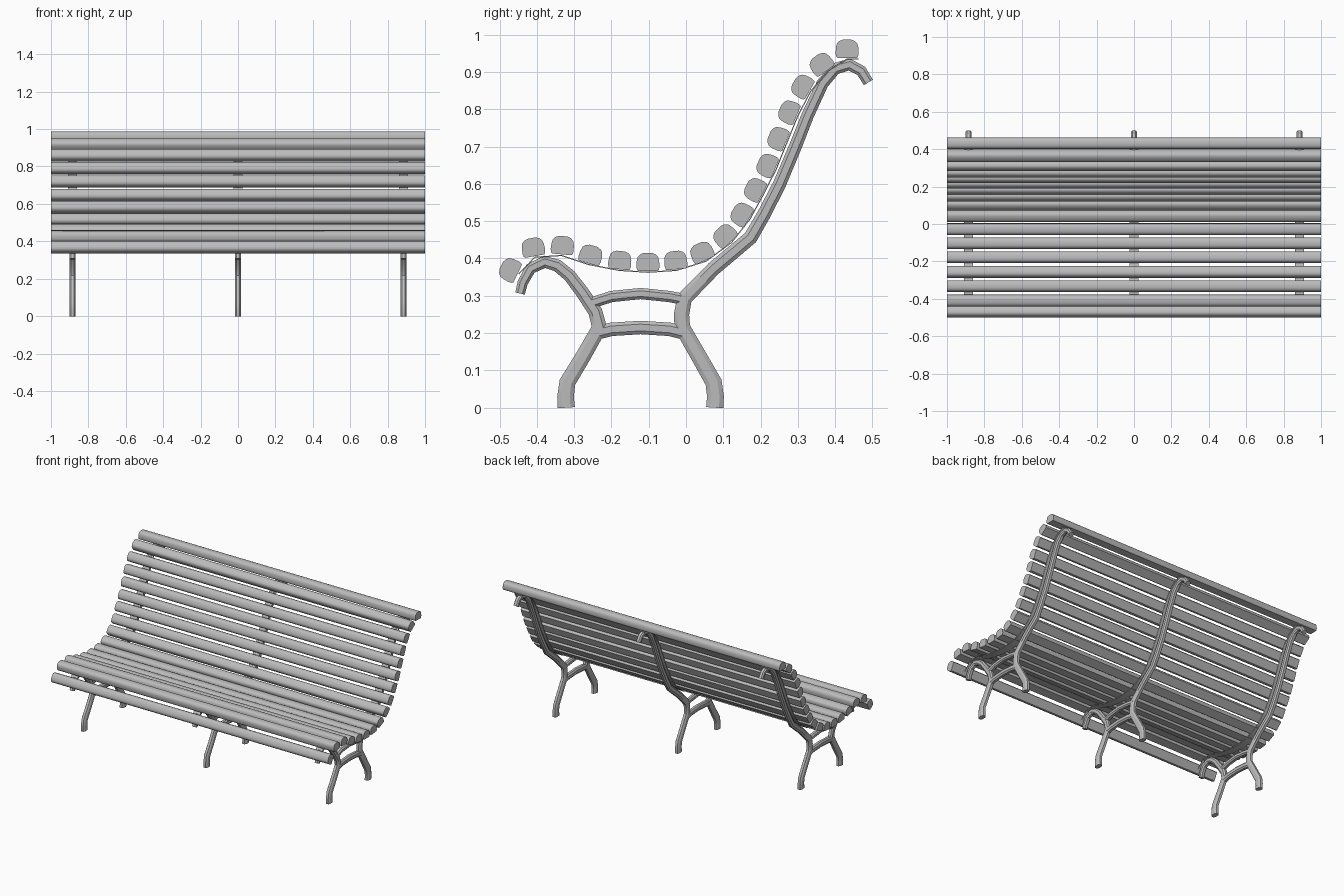
import bpy, bmesh, math
from mathutils import Vector

if "Cube" in bpy.data.objects:
    bpy.data.objects.remove(bpy.data.objects["Cube"])

grey = bpy.data.materials.new("plain grey")
grey.use_nodes = True
grey.diffuse_color = (0.5, 0.5, 0.5, 1)
grey.node_tree.nodes["Principled BSDF"].inputs["Base Color"].default_value = (0.5, 0.5, 0.5, 1)


def skin_rings(name, rings, smooth_angle):
    """Join matching rings of points into one closed solid."""
    bm = bmesh.new()
    loops = [[bm.verts.new(p) for p in ring] for ring in rings]
    count = len(loops[0])
    for a, b in zip(loops, loops[1:]):
        for i in range(count):
            j = (i + 1) % count
            bm.faces.new((a[i], a[j], b[j], b[i]))
    bm.faces.new(loops[0])
    bm.faces.new(loops[-1])
    bmesh.ops.recalc_face_normals(bm, faces=bm.faces)
    mesh = bpy.data.meshes.new(name)
    bm.to_mesh(mesh)
    bm.free()
    mesh.materials.append(grey)
    obj = bpy.data.objects.new(name, mesh)
    bpy.context.collection.objects.link(obj)
    bpy.ops.object.select_all(action="DESELECT")
    obj.select_set(True)
    bpy.context.view_layer.objects.active = obj
    bpy.ops.object.shade_smooth_by_angle(angle=math.radians(smooth_angle))
    return obj


def sweep(name, x, path, widths, section):
    """Sweep a section along a path in the side plane, mitring each bend."""
    points = [Vector((0, y, z)) for y, z in path]
    rings = []
    for i, point in enumerate(points):
        back = (point - points[i - 1]).normalized() if i else None
        ahead = (points[i + 1] - point).normalized() if i + 1 < len(points) else None
        tangent = ((back or ahead) + (ahead or back)).normalized()
        mitre = 1 / max(0.7, tangent.dot(ahead or back))
        normal = Vector((0, -tangent.z, tangent.y)) * mitre
        t = i / (len(points) - 1)
        half = widths[0] + (widths[1] - widths[0]) * t
        rings.append([point + normal * (v * half) + Vector((x + u, 0, 0)) for u, v in section])
    return skin_rings(name, rings, 25)


# Slats: depth, height and lean of each one, from the front edge to the top rail
slats = [
    (-.473, .37, 64), (-.41, .43, 10), (-.331, .435, -5), (-.255, .41, -16),
    (-.177, .395, -6), (-.102, .39, 0), (-.028, .395, 6), (.042, .417, 25),
    (.103, .462, 44), (.148, .519, 59), (.184, .585, 63), (.217, .65, 67),
    (.246, .722, 68), (.275, .793, 67), (.311, .862, 60), (.362, .922, 36),
    (.432, .962, 0),
]
half_section = [(.026, -.024), (.029, -.021), (.031, -.012), (.03, .004),
                (.027, .015), (.021, .021), (.011, .025)]
slat_section = half_section + [(-u, v) for u, v in reversed(half_section)]
strap_path = []
for number, (y, z, lean) in enumerate(slats, 1):
    c, s = math.cos(math.radians(lean)), math.sin(math.radians(lean))
    outline = [(y + u * c - v * s, z + u * s + v * c) for u, v in slat_section]
    skin_rings(f"slat_{number}", [[(x, p, q) for p, q in outline] for x in (-1, 1)], 40)
    strap_path.append((y + .027 * s, z - .027 * c))
strap_path.append((.463, .935))

# Cast frame members: front leg with curled arm, rear leg with back, two bridges
front_path = [
    (-.321, 0), (-.323, .03), (-.318, .068), (-.275, .139), (-.232, .215),
    (-.243, .257), (-.277, .308), (-.312, .354), (-.345, .381), (-.379, .391),
    (-.417, .373), (-.438, .335), (-.445, .306),
]
rear_path = [
    (.077, 0), (.079, .03), (.074, .068), (.04, .128), (-.01, .215), (-.012, .25),
    (-.004, .293), (.074, .373), (.173, .456), (.21, .52), (.251, .6),
    (.294, .702), (.326, .783), (.366, .869), (.4, .909), (.438, .92),
    (.47, .903), (.489, .872),
]
lower_bridge = [(-.24, .2), (-.2, .21), (-.122, .215), (-.044, .21), (-.004, .2)]
upper_bridge = [(-.25, .282), (-.2, .298), (-.122, .306), (-.044, .298), (.006, .288)]
members = {
    "front_leg_and_arm": (front_path, (.023, .013)),
    "rear_leg_and_back": (rear_path, (.023, .014)),
    "lower_bridge": (lower_bridge, (.018, .018)),
    "upper_bridge": (upper_bridge, (.015, .015)),
}
bar_section = [(.015, -.5), (.015, .5), (.008, 1), (-.008, 1),
               (-.015, .5), (-.015, -.5), (-.008, -1), (.008, -1)]
strap_section = [(-.024, -1), (.024, -1), (.024, 1), (-.024, 1)]

for side, x in (("right", -.885), ("middle", 0), ("left", .885)):
    for name, (path, widths) in members.items():
        sweep(f"{side}_{name}", x, path, widths, bar_section)
    # Thin strap that carries the slats
    sweep(f"{side}_strap", x, strap_path, (.0015, .0015), strap_section)
